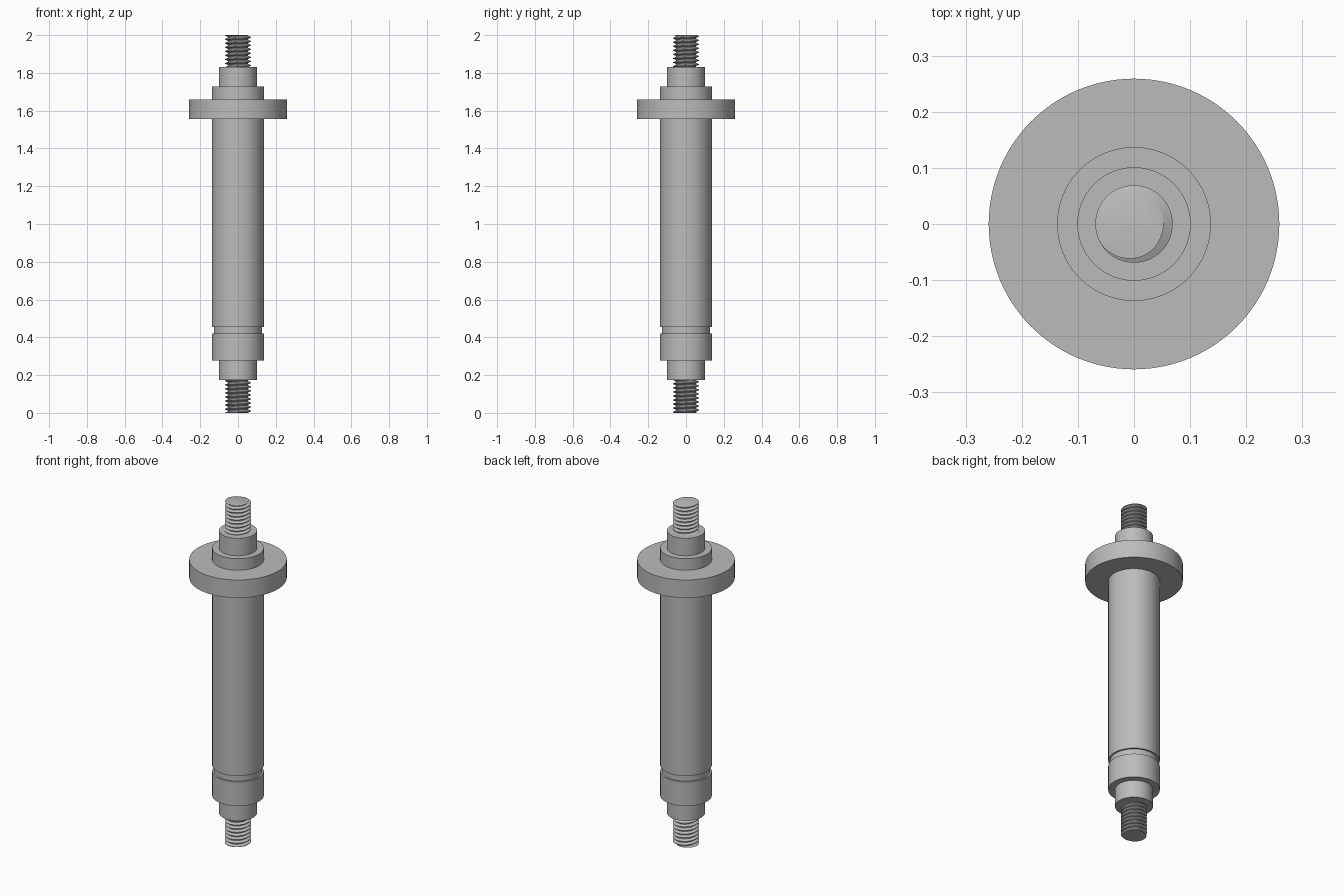
import bpy, bmesh, math
from mathutils import Matrix, Vector

cube = bpy.data.objects.get("Cube")
if cube:
    bpy.data.objects.remove(cube, do_unlink=True)

steel = bpy.data.materials.new("grey_steel")
steel.use_nodes = True
colour = (0.5, 0.5, 0.5, 1)
steel.diffuse_color = colour
steel.node_tree.nodes["Principled BSDF"].inputs["Base Color"].default_value = colour


def finish(bm, name):
    bmesh.ops.recalc_face_normals(bm, faces=bm.faces[:])
    mesh = bpy.data.meshes.new(name)
    bm.to_mesh(mesh)
    bm.free()
    mesh.materials.append(steel)
    ob = bpy.data.objects.new(name, mesh)
    bpy.context.collection.objects.link(ob)
    bpy.ops.object.select_all(action='DESELECT')
    ob.select_set(True)
    bpy.context.view_layer.objects.active = ob
    bpy.ops.object.shade_smooth_by_angle(angle=math.radians(30))
    return ob


def turned(name, profile, segments=96):
    """Spin a (radius, height) outline around z and cap both ends."""
    bm = bmesh.new()
    rings = []
    for r, z in profile:
        rings.append([bm.verts.new(Matrix.Rotation(math.tau * i / segments, 3, 'Z')
                                   @ Vector((r, 0, z))) for i in range(segments)])
    for a, b in zip(rings, rings[1:]):
        for i in range(segments):
            j = (i + 1) % segments
            bm.faces.new((a[i], a[j], b[j], b[i]))
    bm.faces.new(rings[0])
    bm.faces.new(rings[-1])
    return finish(bm, name)


def thread(name, low, high, crest_z, crest_angle,
           crest=0.069, root=0.053, pitch=0.0213, segments=48):
    """Right-handed helical ridge, trimmed flat at both ends."""
    # Position along one pitch and ridge height: flat crest, flank, root, flank
    ridge = [(-0.06, 1), (0.06, 1), (0.4, 0), (0.6, 0), (0.94, 1)]

    def radius(u):
        u = (u + 0.06) % 1 - 0.06
        for (u0, h0), (u1, h1) in zip(ridge, ridge[1:]):
            if u <= u1:
                return root + (crest - root) * (h0 + (h1 - h0) * (u - u0) / (u1 - u0))
        return crest

    bm = bmesh.new()
    first = math.floor((low - crest_z) / pitch) - 2
    last = math.ceil((high - crest_z) / pitch) + 2
    previous = None
    for i in range(first * segments, last * segments + 1):
        turn = i / segments
        angle = crest_angle + math.tau * turn
        column = []
        for u, _ in ridge:
            z = min(max(crest_z + pitch * (turn + u), low), high)
            r = radius((z - crest_z) / pitch - turn)
            column.append(bm.verts.new((r * math.cos(angle), r * math.sin(angle), z)))
        if previous:
            for k in range(len(ridge) - 1):
                quad = (previous[k], column[k], column[k + 1], previous[k + 1])
                heights = [v.co.z for v in quad]
                if max(heights) - min(heights) > 1e-6:
                    bm.faces.new(quad)
        previous = column
    bmesh.ops.delete(bm, geom=[v for v in bm.verts if not v.link_faces], context='VERTS')
    bmesh.ops.remove_doubles(bm, verts=bm.verts[:], dist=1e-5)
    # Flat end caps
    rim = [e for e in bm.edges if e.is_boundary]
    bmesh.ops.holes_fill(bm, edges=rim, sides=0)
    return finish(bm, name)


# Stepped body: lower spigot, grooved shaft, flange, collar, upper spigot
turned("spindle_body", [
    (0.101, 0.175), (0.101, 0.278),
    (0.137, 0.278), (0.137, 0.42),
    (0.127, 0.42), (0.127, 0.455),
    (0.137, 0.455), (0.137, 1.555),
    (0.259, 1.555), (0.259, 1.66),
    (0.137, 1.66), (0.137, 1.728),
    (0.101, 1.728), (0.101, 1.83),
])

# Threaded ends
thread("upper_thread", 1.82, 2.0, 2.0, math.radians(190))
thread("lower_thread", 0.0, 0.185, 0.0, math.radians(190))
